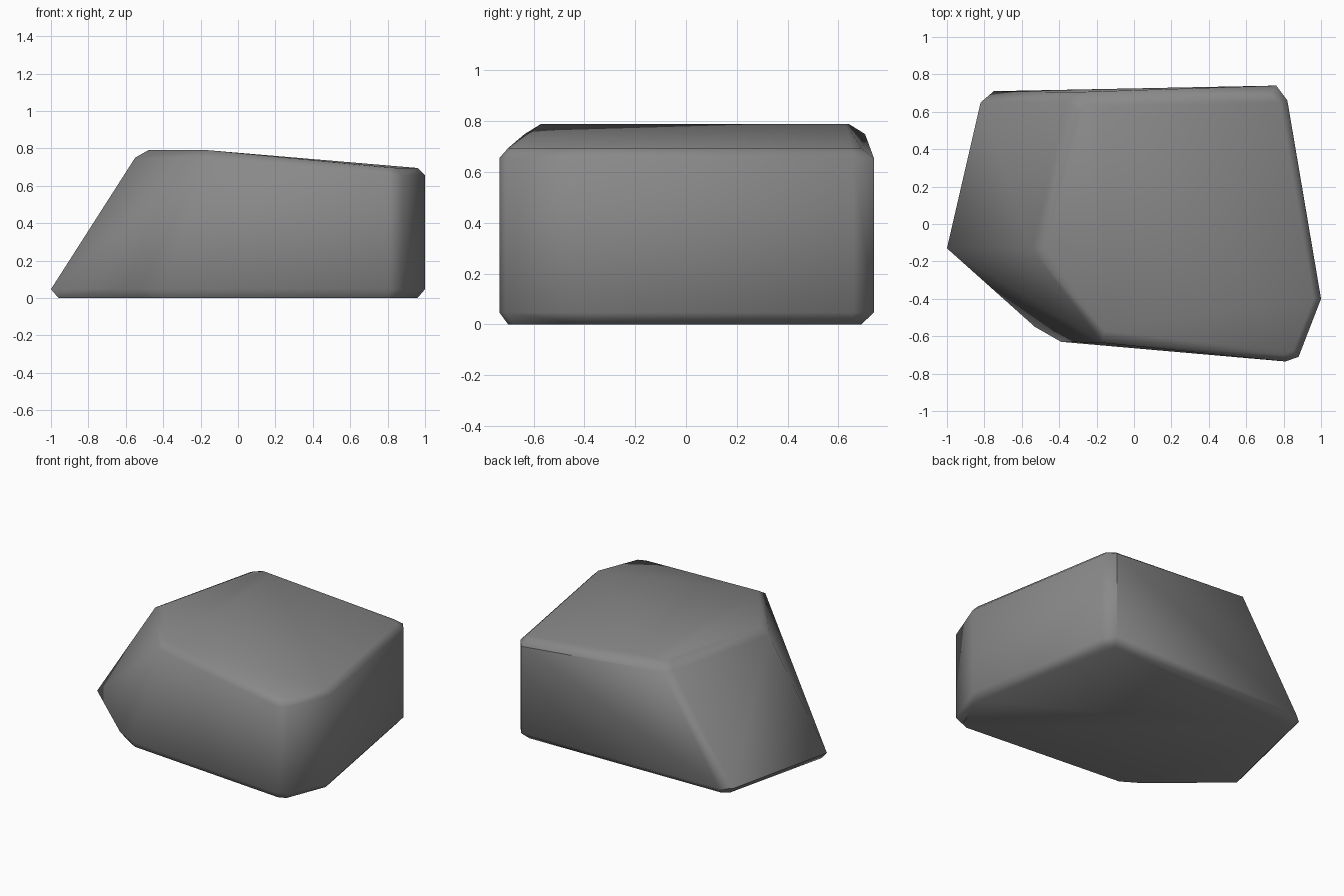
import bpy, bmesh, math

if "Cube" in bpy.data.objects:
    bpy.data.objects.remove(bpy.data.objects["Cube"])

# Outline rings of the stone, from bottom to top
side = [(0.81, -0.735), (0.88, -0.71), (1.0, -0.40), (0.82, 0.66), (0.76, 0.74)]
side_in = [(0.80, -0.70), (0.85, -0.68), (0.96, -0.40), (0.78, 0.65), (0.73, 0.69)]
foot = [(-1.0, -0.13), (-0.53, -0.55), (-0.39, -0.63), (-0.75, 0.71), (-0.82, 0.65)]
foot_in = [(-0.96, -0.13), (-0.51, -0.52), (-0.38, -0.60), (-0.73, 0.66), (-0.78, 0.63)]
shoulder = [(-0.55, -0.13), (-0.17, -0.635), (-0.31, 0.705), (-0.36, 0.65)]
crown = [(-0.48, -0.13), (-0.16, -0.57), (-0.25, 0.64), (-0.30, 0.60)]

rings = [
    (side_in + foot_in, 0.0),
    (side + foot, 0.047),
    (side, 0.655),
    (side_in, 0.695),
    (shoulder, 0.75),
    (crown, 0.79),
    ([(-0.17, 0.0), (-0.17, 0.63)], 0.79),
]

# Stone body: convex hull around the rings
bm = bmesh.new()
for ring, z in rings:
    for x, y in ring:
        bm.verts.new((x, y, z))
hull = bmesh.ops.convex_hull(bm, input=bm.verts)
loose = [v for v in bm.verts if not v.link_faces]
bmesh.ops.delete(bm, geom=loose, context='VERTS')
bmesh.ops.dissolve_limit(bm, angle_limit=math.radians(1), verts=bm.verts, edges=bm.edges)
bmesh.ops.recalc_face_normals(bm, faces=bm.faces)
mesh = bpy.data.meshes.new("stone")
bm.to_mesh(mesh)
bm.free()

stone = bpy.data.objects.new("stone", mesh)
bpy.context.collection.objects.link(stone)

# Plain grey colour
grey = bpy.data.materials.new("stone grey")
grey.diffuse_color = (0.25, 0.25, 0.25, 1)
grey.use_nodes = True
grey.node_tree.nodes["Principled BSDF"].inputs["Base Color"].default_value = grey.diffuse_color
mesh.materials.append(grey)

# Soft shading across the shallow edges
bpy.context.view_layer.objects.active = stone
stone.select_set(True)
bpy.ops.object.shade_smooth_by_angle(angle=math.radians(50))
